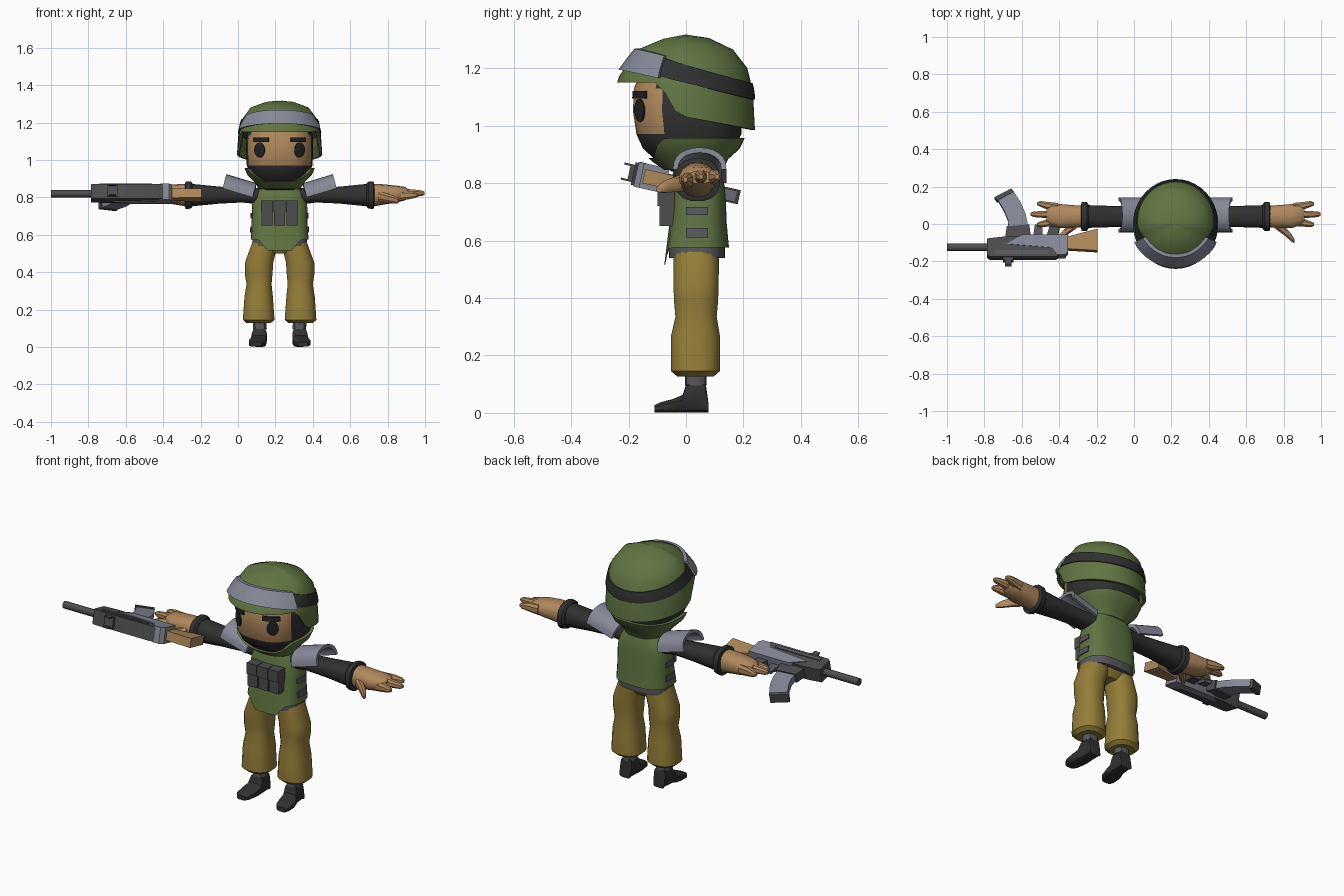
import bpy, bmesh
from math import sin, cos, pi, radians, sqrt
from mathutils import Vector
from mathutils.bvhtree import BVHTree

cube = bpy.data.objects.get("Cube")
if cube:
    bpy.data.objects.remove(cube)

CX = 0.2225   # centre line of the figure
made = []


def material(name, r, g, b):
    m = bpy.data.materials.new(name)
    m.use_nodes = True
    m.diffuse_color = (r, g, b, 1)
    bsdf = m.node_tree.nodes["Principled BSDF"]
    bsdf.inputs["Base Color"].default_value = (r, g, b, 1)
    bsdf.inputs["Roughness"].default_value = 0.8
    return m


OLIVE = material("olive green", .12, .18, .055)
OCHRE = material("ochre cloth", .30, .21, .04)
SKIN = material("skin tan", .44, .25, .11)
DARK = material("dark cloth", .03, .03, .03)
PALE = material("pale grey", .24, .25, .31)
MID = material("mid grey", .1, .1, .115)
IRON = material("gun grey", .075, .075, .078)
WOOD = material("wood", .42, .25, .10)
BLACK = material("black", .016, .016, .016)


def skin(name, loops, mats, caps=(True, True), closed=False, rule=None):
    """Join equal loops of points into one mesh; return object and ray tree."""
    bm = bmesh.new()
    vs = [[bm.verts.new(p) for p in loop] for loop in loops]
    n = len(vs[0])
    pairs = list(zip(vs, vs[1:])) + ([(vs[-1], vs[0])] if closed else [])
    for a, b in pairs:
        for i in range(n):
            j = (i + 1) % n
            bm.faces.new((a[i], a[j], b[j], b[i]))
    if not closed:
        for flag, loop in zip(caps, (vs[0], vs[-1])):
            if flag:
                bm.faces.new(loop)
    bmesh.ops.recalc_face_normals(bm, faces=bm.faces[:])
    if rule:
        for f in bm.faces:
            f.material_index = rule(f.calc_center_median())
    tree = BVHTree.FromBMesh(bm)
    me = bpy.data.meshes.new(name)
    bm.to_mesh(me)
    bm.free()
    for m in mats if isinstance(mats, list) else [mats]:
        me.materials.append(m)
    ob = bpy.data.objects.new(name, me)
    bpy.context.collection.objects.link(ob)
    ob.location.x = CX
    made.append(ob)
    return ob, tree


def oval(t, p):
    c, s = cos(t), sin(t)
    return (abs(c) ** (2 / p) * (1 if c > 0 else -1),
            abs(s) ** (2 / p) * (1 if s > 0 else -1))


def loft(name, axis, rings, mats, n=16, p=2.4, side=1, warp=None, **kw):
    """Rings are (position on axis, centre a, centre b, radius a, radius b)."""
    loops = []
    for pos, a, b, ra, rb in rings:
        loop = []
        for i in range(n):
            u, v = oval(2 * pi * (i + .5) / n, p)
            q, r = a + u * ra, b + v * rb
            x, y, z = {"x": (pos, q, r), "y": (q, pos, r), "z": (q, r, pos)}[axis]
            loop.append((side * x, y, warp(x, y, z) if warp else z))
        loops.append(loop)
    return skin(name, loops, mats, **kw)


def prism(name, outline, w0, w1, mat):
    return skin(name, [[(x, y, w) for x, y in outline] for w in (w0, w1)], mat)[0]


def box(name, lo, hi, mat):
    return prism(name, [(lo[0], lo[1]), (hi[0], lo[1]), (hi[0], hi[1]), (lo[0], hi[1])],
                 lo[2], hi[2], mat)


def wrap(name, tree, a0, a1, top, bottom, off, mat, cols=12, rows=3, cy=.01):
    """Plate laid on a body between two angles and two height functions."""
    closed = a1 - a0 >= 360
    loops = []
    for i in range(cols if closed else cols + 1):
        k = i / cols
        a = radians(a0 + (a1 - a0) * k)
        d = Vector((cos(a), sin(a), 0))
        outer, inner = [], []
        for j in range(rows + 1):
            z = top(a, k) + (bottom(a, k) - top(a, k)) * j / rows
            hit = tree.ray_cast(Vector((0, cy, z)) + d * 2, -d)[0]
            outer.append(hit + d * off)
            inner.append(hit - d * .003)
        loops.append(outer + inner[::-1])
    return skin(name, loops, mat, closed=closed)


def smooth(t):
    t = min(1, max(0, t))
    return t * t * (3 - 2 * t)


# Head: face opening in a dark mask
_, head = loft("head", "z", [
    (.84, 0, .03, .09, .08), (.875, 0, .01, .11, .11), (.92, 0, .01, .155, .16),
    (.97, 0, .01, .176, .183), (1.05, 0, .005, .18, .19), (1.13, 0, .005, .178, .187),
    (1.2, 0, .01, .15, .16)], [DARK, SKIN], n=40, p=2.5,
    rule=lambda c: int(c.y < -.085 and c.z > .97))
wrap("collar", head, 0, 360,
     lambda a, k: .957 - .07 * smooth((-sin(a) - .4) / .45),
     lambda a, k: .845, .018, OLIVE, cols=40)
for s, label in ((1, "left"), (-1, "right")):
    mid = 270 + 32 * s
    bulge = lambda k: .04 * sqrt(max(.03, 1 - (2 * k - 1) ** 2))
    wrap(label + "_eye", head, mid - 9, mid + 9, lambda a, k: 1.053 + bulge(k),
         lambda a, k: 1.053 - bulge(k), .006, BLACK, cols=10)
    mid = 270 + 30 * s
    wrap(label + "_eyebrow", head, mid - 13, mid + 13, lambda a, k: 1.12,
         lambda a, k: 1.095, .009, BLACK, cols=5, rows=1)

# Helmet: shell with a raised brow, strap and goggles
shell = []
for r, front, flank, back in [
        (.88, 1.19, 1.08, 1.04), (.94, 1.15, 1.03, .985), (1, 1.15, 1.03, .985),
        (.97, 1.172, 1.13, 1.12), (.89, 1.2, 1.215, 1.2), (.68, 1.267, 1.28, 1.265),
        (.33, 1.302, 1.31, 1.305), (.05, 1.315, 1.317, 1.315)]:
    loop = []
    for i in range(40):
        a = 2 * pi * i / 40
        s = sin(a)
        end, w = (back, s) if s > 0 else (front, smooth((-s - .05) / .4))
        loop.append((.228 * r * cos(a), .24 * r * s, flank + (end - flank) * w))
    shell.append(loop)
_, helmet = skin("helmet", shell, OLIVE, caps=(False, True))
wrap("helmet_strap", helmet, 0, 360, lambda a, k: 1.208 - .06 * sin(a),
     lambda a, k: 1.146 - .056 * sin(a), .006, DARK, cols=40)
wrap("goggles", helmet, 206, 334, lambda a, k: 1.268 - .025 * (2 * k - 1) ** 2,
     lambda a, k: 1.195 - .03 * (2 * k - 1) ** 2, .018, PALE, cols=16)

# Vest with a front flap, belt and pouches
_, vest = loft("vest", "z", [
    (.575, 0, .037, .155, .113), (.66, 0, .042, .15, .1), (.76, 0, .045, .148, .093),
    (.82, 0, .045, .135, .085), (.87, 0, .045, .09, .07)], OLIVE, n=32, p=2.8,
    caps=(False, True),
    warp=lambda x, y, z: z - (.06 * (1 - smooth((abs(x) - .06) / .06))
                              if z < .6 and y < 0 else 0))
loft("belt", "z", [(.54, 0, .038, .146, .098), (.62, 0, .04, .146, .098)], MID, n=32, p=2.8)
for i in (-1, 0, 1):
    x = .067 * i
    box("pouch", (x - .03, -.092, .65), (x + .03, -.04, .775), IRON)
    box("pouch_flap", (x - .032, -.1, .72), (x + .032, -.04, .782), IRON)
for mid in (0, 180):
    for z, h in ((.702, .014), (.627, .016)):
        wrap("side_patch", vest, mid - 14, mid + 14, lambda a, k: z + h,
             lambda a, k: z - h, .006, MID, cols=4, rows=1, cy=.038)

# Trousers and shoes
loft("trouser_seat", "z", [(.5, 0, .035, .06, .055), (.53, 0, .035, .13, .075),
     (.57, 0, .038, .145, .09)], OCHRE)
for s, label in ((1, "left"), (-1, "right")):
    loft(label + "_trouser_leg", "z", [
        (.565, .075, .036, .07, .08), (.45, .11, .035, .077, .08), (.39, .112, .035, .075, .078),
        (.335, .11, .035, .068, .073), (.27, .112, .033, .077, .086),
        (.145, .112, .033, .086, .086), (.127, .112, .033, .065, .065)], OCHRE, side=s)
    loft(label + "_sock", "z", [(.095, .105, .034, .038, .038), (.14, .108, .034, .038, .038)],
         MID, n=10, side=s)
    loft(label + "_shoe", "y", [
        (-.11, .125, .014, .028, .013), (-.09, .123, .019, .042, .018),
        (-.045, .118, .025, .047, .024), (-.012, .112, .032, .043, .031),
        (.002, .108, .052, .04, .052), (.068, .105, .054, .036, .053),
        (.078, .106, .018, .034, .017)], DARK, n=12, p=3.5, side=s)

    # Sleeves, cuffs and hands
    loft(label + "_sleeve", "x", [
        (.1, .045, .805, .06, .045), (.2, .04, .81, .055, .038), (.32, .04, .812, .057, .046),
        (.48, .04, .812, .062, .062)], DARK, side=s)
    loft(label + "_cuff", "x", [(.465, .04, .812, .066, .064), (.475, .04, .812, .078, .073),
         (.502, .04, .811, .08, .075), (.506, .04, .811, .06, .06)], DARK, side=s)
    loft(label + "_palm", "x", [
        (.49, .04, .811, .058, .062), (.55, .04, .815, .062, .055), (.62, .042, .817, .066, .046),
        (.67, .05, .82, .056, .036), (.69, .05, .82, .04, .022)], SKIN, n=14, side=s)
    for y0, y1, tip, z in ((.09, .108, .74, .822), (.05, .052, .775, .822), (.012, -.002, .74, .812)):
        loft(label + "_finger", "x", [
            (.63, y0, z - .004, .024, .03), (.69, (y0 + y1) / 2, z, .021, .024),
            (tip - .015, y1, z, .016, .016), (tip, y1, z, .008, .009)], SKIN, n=8, side=s)
    loft(label + "_thumb", "x", [
        (.53, -.0, .805, .025, .03), (.58, -.035, .795, .026, .026),
        (.62, -.075, .785, .021, .02), (.635, -.092, .78, .012, .012)], SKIN, n=8, side=s)

    # Arched shoulder pads, higher at the outer end
    pad = []
    for i in range(13):
        a = pi * i / 12
        lift = sin(a) ** .8
        row = []
        for x, base, shrink in ((.145, .8, 0), (.305, .848, 0), (.305, .848, .018), (.145, .8, .018)):
            row.append((s * (x - .02 * lift), .0475 + (.093 - shrink) * cos(a),
                        base + (.076 - shrink) * lift))
        pad.append(row)
    skin(label + "_shoulder_pad", pad, PALE)

# Rifle lying on its side, built flat and then tilted
first = len(made)
loft("barrel", "x", [(-1, 0, 0, .02, .02), (-.75, 0, 0, .02, .02)], IRON, n=12, p=2)
prism("handguard", [(-.785, -.05), (-.77, -.06), (-.42, -.06), (-.36, -.03), (-.36, .05),
                    (-.7, .05), (-.785, .04)], -.04, .04, IRON)
prism("receiver", [(-.68, .01), (-.6, .06), (-.352, .06), (-.352, -.03), (-.37, -.05),
                   (-.41, -.05), (-.44, -.01)], -.044, .044, PALE)
prism("stock", [(-.36, -.012), (-.195, -.022), (-.195, .097), (-.36, .053)], -.026, .024, WOOD)
prism("magazine_well", [(-.69, .04), (-.55, .04), (-.56, .12), (-.68, .11)], -.026, .026, IRON)
prism("magazine", [(-.67, .1), (-.565, .11), (-.58, .18), (-.605, .24), (-.645, .305),
                   (-.73, .26), (-.695, .2), (-.675, .15)], -.02, .02, PALE)
prism("magazine_base", [(-.645, .3), (-.655, .318), (-.745, .27), (-.732, .25)], -.025, .025, IRON)
prism("trigger_guard", [(-.54, .05), (-.49, .05), (-.49, .12), (-.53, .125)], -.008, .008, MID)
prism("grip", [(-.47, .05), (-.41, .05), (-.39, .14), (-.44, .15)], -.02, .02, IRON)
for w in (-.03, .024):
    box("sight", (-.69, -.098, w), (-.655, -.05, w + .007), IRON)
box("sight_base", (-.7, -.075, -.03), (-.645, -.055, .031), IRON)
box("slot_plate", (-.74, -.045, .038), (-.46, -.025, .045), MID)
for ob in made[first:]:
    ob.location = (0, -.125, .82)
    ob.rotation_euler.x = -.22

# Shading
bpy.ops.object.select_all(action="DESELECT")
for ob in made:
    ob.select_set(True)
bpy.context.view_layer.objects.active = made[0]
bpy.ops.object.shade_smooth_by_angle(angle=radians(35))
